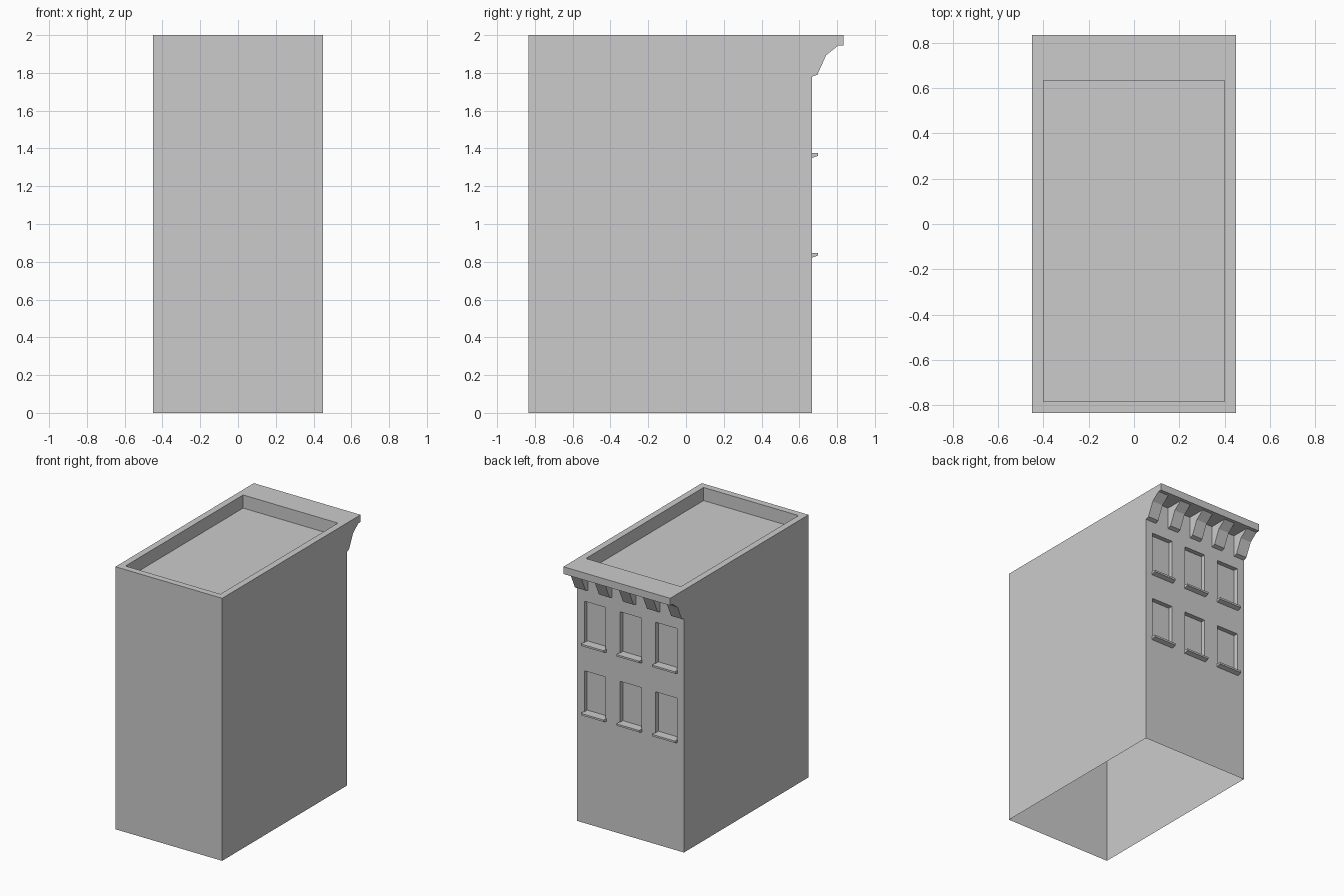
import bpy, bmesh
from mathutils import Vector

if "Cube" in bpy.data.objects:
    bpy.data.objects.remove(bpy.data.objects["Cube"])

W = 0.45                       # half width
Y0, YW, YC = -0.833, 0.667, 0.833   # front wall, back wall, cornice edge
TOP, SLAB, FLOOR = 2.0, 1.945, 1.9
RX, RY0, RY1 = 0.40, -0.783, 0.633  # roof recess
DEPTH = 0.035                  # window recess
COLS, HALF = (-0.3, 0.0, 0.3), 0.09
ROWS = ((0.847, 1.16), (1.375, 1.69))
BRACKET = [(YW, 1.78), (0.695, 1.79), (0.742, 1.894), (0.806, SLAB)]


def face(bm, pts, normal):
    """Add a face wound so that it looks along normal."""
    f = bm.faces.new([bm.verts.new(p) for p in pts])
    f.normal_update()
    if f.normal.dot(Vector(normal)) < 0:
        f.normal_flip()


def finish(bm, name):
    bmesh.ops.remove_doubles(bm, verts=bm.verts, dist=0.0001)
    me = bpy.data.meshes.new(name)
    bm.to_mesh(me)
    bm.free()
    ob = bpy.data.objects.new(name, me)
    bpy.context.collection.objects.link(ob)
    return ob


def prism(bm, profile, x0, x1):
    """Extrude a y-z profile along x; caps flush with the side walls are left off."""
    cy = sum(p[0] for p in profile) / len(profile)
    cz = sum(p[1] for p in profile) / len(profile)
    for (ya, za), (yb, zb) in zip(profile, profile[1:]):
        n = Vector((0, zb - za, ya - yb))
        if n.dot(Vector((0, (ya + yb) / 2 - cy, (za + zb) / 2 - cz))) < 0:
            n = -n
        face(bm, [(x0, ya, za), (x1, ya, za), (x1, yb, zb), (x0, yb, zb)], n)
    for x, n in ((x0, -1), (x1, 1)):
        if abs(x) < W - 0.001:
            face(bm, [(x, y, z) for y, z in profile], (n, 0, 0))


# Building shell, open underneath
bm = bmesh.new()
side = [(Y0, 0), (YW, 0)] + BRACKET + [(YC, SLAB), (YC, TOP), (Y0, TOP)]
for s in (-1, 1):
    face(bm, [(s * W, y, z) for y, z in side], (s, 0, 0))
face(bm, [(-W, Y0, 0), (W, Y0, 0), (W, Y0, TOP), (-W, Y0, TOP)], (0, -1, 0))
face(bm, [(-W, YC, SLAB), (W, YC, SLAB), (W, YC, TOP), (-W, YC, TOP)], (0, 1, 0))
face(bm, [(-W, YW, SLAB), (W, YW, SLAB), (W, YC, SLAB), (-W, YC, SLAB)], (0, 0, -1))

# Parapet rim and sunken roof
outer = [(-W, Y0), (W, Y0), (W, YC), (-W, YC)]
inner = [(-RX, RY0), (RX, RY0), (RX, RY1), (-RX, RY1)]
for i in range(4):
    j = (i + 1) % 4
    a, b, c, d = outer[i], outer[j], inner[j], inner[i]
    face(bm, [(*p, TOP) for p in (a, b, c, d)], (0, 0, 1))
    face(bm, [(*d, TOP), (*c, TOP), (*c, FLOOR), (*d, FLOOR)],
         (-(c[0] + d[0]), -(c[1] + d[1] - RY0 - RY1), 0))
face(bm, [(*p, FLOOR) for p in inner], (0, 0, 1))

# Window wall as a grid with recessed panes
xs = [-W] + [c + s * HALF for c in COLS for s in (-1, 1)] + [W]
zs = [0] + [z for row in ROWS for z in row] + [SLAB]
for i, (xa, xb) in enumerate(zip(xs, xs[1:])):
    for k, (za, zb) in enumerate(zip(zs, zs[1:])):
        rect = [(xa, za), (xb, za), (xb, zb), (xa, zb)]
        window = i % 2 and k % 2
        y = YW - DEPTH if window else YW
        face(bm, [(px, y, pz) for px, pz in rect], (0, 1, 0))
        if window:
            for n, m in zip(range(4), (1, 2, 3, 0)):
                (ax, az), (bx, bz) = rect[n], rect[m]
                face(bm, [(ax, YW, az), (bx, YW, bz), (bx, y, bz), (ax, y, az)],
                     (xa + xb - ax - bx, 0, za + zb - az - bz))
finish(bm, "building_shell")

# Cornice brackets
bm = bmesh.new()
for i in range(5):
    x = -0.405 + i * 0.2025
    prism(bm, BRACKET + [(YW, SLAB)], x - 0.045, x + 0.045)
brackets = finish(bm, "cornice_brackets")
bpy.context.view_layer.objects.active = brackets
brackets.select_set(True)
bpy.ops.object.shade_smooth_by_angle()

# Window sills
bm = bmesh.new()
for c in COLS:
    for z, _ in ROWS:
        prism(bm, [(YW, z), (0.7, z), (0.7, z - 0.014), (YW, z - 0.025)],
              c - 0.096, c + 0.096)
finish(bm, "window_sills")
